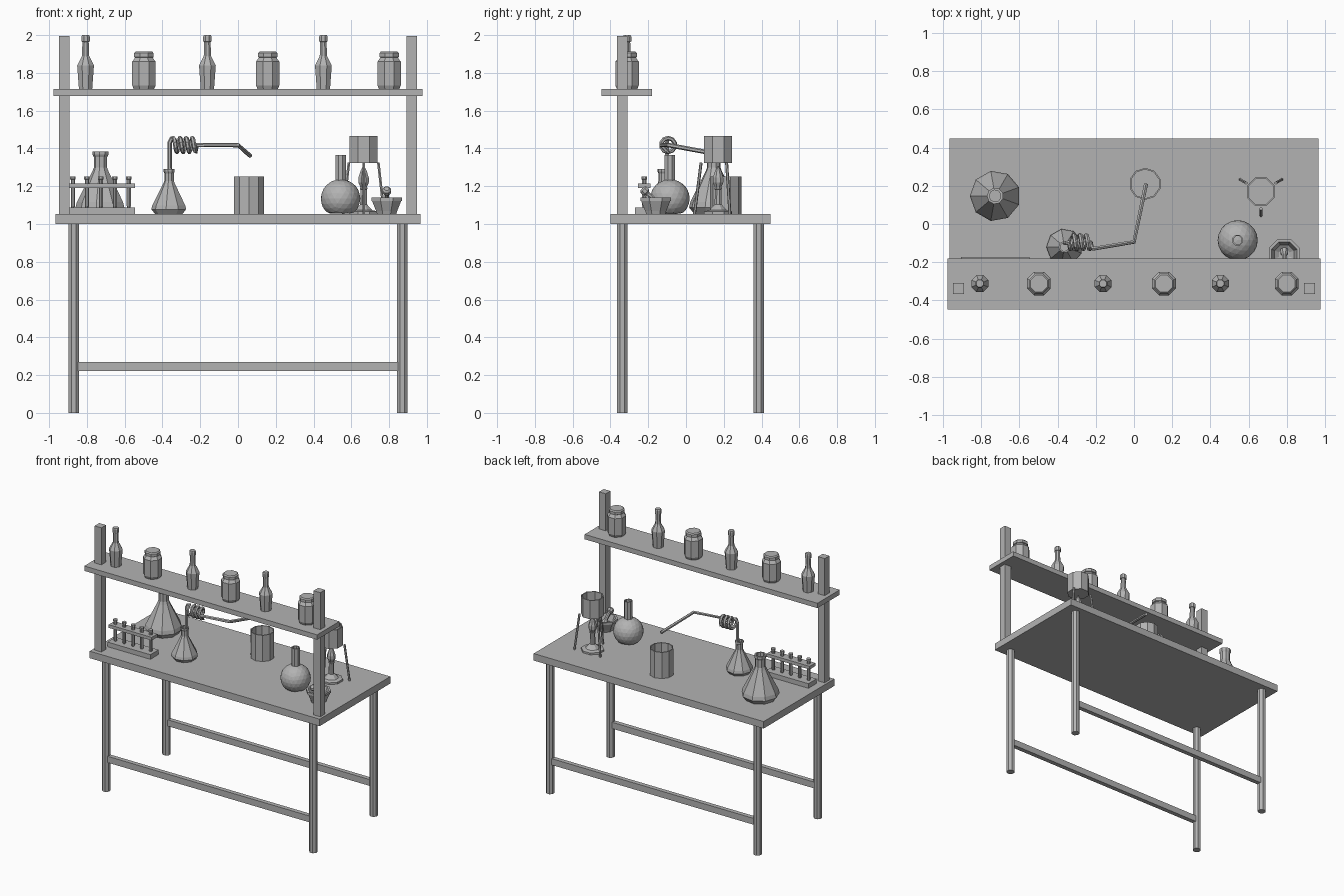
import bpy, bmesh, math
from mathutils import Vector

if "Cube" in bpy.data.objects:
    bpy.data.objects.remove(bpy.data.objects["Cube"])

grey = bpy.data.materials.new("plain grey")
grey.diffuse_color = (0.45, 0.45, 0.45, 1)
grey.use_nodes = True
grey.node_tree.nodes["Principled BSDF"].inputs["Base Color"].default_value = grey.diffuse_color


def finish(name, bm):
    """Turn a bmesh into a flat shaded object."""
    bmesh.ops.recalc_face_normals(bm, faces=bm.faces)
    me = bpy.data.meshes.new(name)
    bm.to_mesh(me)
    bm.free()
    me.materials.append(grey)
    ob = bpy.data.objects.new(name, me)
    bpy.context.collection.objects.link(ob)
    return ob


def box(name, lo, hi):
    bm = bmesh.new()
    bmesh.ops.create_cube(bm, size=1)
    for v in bm.verts:
        v.co = Vector([(a + b) / 2 + c * (b - a) for a, b, c in zip(lo, hi, v.co)])
    return finish(name, bm)


def lathe(name, loc, profile, sides=8, turn=0.5, axis=(0, 0, 1)):
    """Spin (radius, height) points around an axis; both ends are capped."""
    bm = bmesh.new()
    q = Vector((0, 0, 1)).rotation_difference(Vector(axis))
    rings = []
    for r, h in profile:
        ring = []
        for i in range(sides):
            a = 2 * math.pi * (i + turn) / sides
            ring.append(bm.verts.new(Vector(loc) + q @ Vector((r * math.cos(a), r * math.sin(a), h))))
        rings.append(ring)
    for a, b in zip(rings, rings[1:]):
        for i in range(sides):
            j = (i + 1) % sides
            bm.faces.new((a[i], a[j], b[j], b[i]))
    bm.faces.new(rings[0])
    bm.faces.new(rings[-1])
    return finish(name, bm)


def rod(name, p, q, r0, r1=None, sides=6):
    d = Vector(q) - Vector(p)
    return lathe(name, p, [(r0, 0), (r1 or r0, d.length)], sides, axis=d)


TOP, SHELF = 1.053, 1.714

# Table and its frame
box("table_top", (-0.965, -0.40, 1.0), (0.965, 0.4475, TOP))
for y in (-0.338, 0.385):
    for x in (-0.87, 0.87):
        lathe("table_leg", (x, y, 0), [(0.03, 0), (0.03, 1.0)])
    box("stretcher", (-0.87, y - 0.017, 0.222), (0.87, y + 0.017, 0.27))

# Raised shelf on two uprights
box("shelf", (-0.977, -0.4475, 1.677), (0.977, -0.18, SHELF))
for x in (-0.919, 0.919):
    box("shelf_upright", (x - 0.028, -0.366, TOP), (x + 0.028, -0.31, 1.995))

# Bottles and jars on the shelf
bottle = [(0.038, 0), (0.048, 0.125), (0.04, 0.14), (0.021, 0.175), (0.018, 0.25),
          (0.024, 0.252), (0.024, 0.278), (0.02, 0.286)]
jar = [(0.058, 0), (0.067, 0.02), (0.067, 0.145), (0.05, 0.167), (0.056, 0.17),
       (0.056, 0.19), (0.048, 0.198)]
for x in (-0.807, -0.162, 0.452):
    lathe("bottle", (x, -0.312, SHELF), bottle)
for x in (-0.498, 0.157, 0.80):
    lathe("jar", (x, -0.312, SHELF), jar)

# Conical flasks, the same shape in two sizes
cone = [(0.075, 0), (0.095, 0.025), (0.09, 0.045), (0.032, 0.16), (0.026, 0.175),
        (0.026, 0.215), (0.031, 0.225), (0.031, 0.237), (0.022, 0.237), (0.022, 0.17)]
for name, x, y, s in (("large_flask", -0.727, 0.147, 1.4), ("small_flask", -0.364, -0.12, 1.0)):
    lathe(name, (x, y, TOP), [(r * s, h * s) for r, h in cone], 9)

# Coiled glass tube from the small flask to the beaker
path = [(-0.362, -0.10, 1.26), (-0.362, -0.10, 1.43), (-0.352, -0.10, 1.452)]
TURNS, STEPS = 3.5, 10
for i in range(int(TURNS * STEPS) + 1):
    t = i / (TURNS * STEPS)
    a = math.pi / 2 + 2 * math.pi * i / STEPS
    path.append((-0.34 + 0.115 * t, -0.095 + 0.037 * math.cos(a), 1.418 + 0.037 * math.sin(a)))
path += [(-0.215, -0.13, 1.418), (0.0, -0.094, 1.418), (0.063, 0.21, 1.362)]
cu = bpy.data.curves.new("coiled_tube", 'CURVE')
cu.dimensions = '3D'
cu.bevel_depth = 0.012
cu.bevel_resolution = 1
cu.use_fill_caps = True
sp = cu.splines.new('POLY')
sp.points.add(len(path) - 1)
for p, c in zip(sp.points, path):
    p.co = (*c, 1)
sp.use_smooth = False
cu.materials.append(grey)
bpy.context.collection.objects.link(bpy.data.objects.new("coiled_tube", cu))

# Open beakers, one on the table and one above the burner
def beaker(name, loc, r, h, sides):
    lathe(name, loc, [(r, 0), (r, h), (r - 0.008, h), (r - 0.008, 0.01)], sides)


beaker("table_beaker", (0.058, 0.21, TOP), 0.084, 0.199, 10)
bx, by = 0.665, 0.17
beaker("heated_beaker", (bx, by, 1.323), 0.08, 0.142, 8)

# Tripod rods around the burner
for deg in (30, 150, 270):
    c, s = math.cos(math.radians(deg)), math.sin(math.radians(deg))
    rod("tripod_leg", (bx + 0.125 * c, by + 0.125 * s, TOP),
        (bx + 0.09 * c, by + 0.09 * s, 1.325), 0.008)

# Burner with its flame
lathe("burner", (bx, by, TOP), [(0.08, 0), (0.08, 0.014), (0.05, 0.02), (0.02, 0.05),
                                (0.018, 0.13), (0.022, 0.132), (0.022, 0.14)])
lathe("flame", (bx, by, 1.185), [(0.014, 0), (0.03, 0.035), (0.03, 0.06), (0.018, 0.095),
                                 (0.003, 0.122)])

# Round flask with a straight neck
bm = bmesh.new()
bmesh.ops.create_icosphere(bm, subdivisions=3, radius=0.105)
for v in bm.verts:
    v.co = Vector((0.543, -0.085, 1.135)) + Vector((v.co.x, v.co.y, max(v.co.z, -0.082) * 0.97))
finish("round_flask", bm)
lathe("round_flask_neck", (0.543, -0.085, 1.2),
      [(0.03, 0), (0.03, 0.165), (0.023, 0.165), (0.023, 0.03)])

# Mortar and pestle
mx, my = 0.787, -0.16
lathe("mortar", (mx, my, TOP), [(0.055, 0), (0.06, 0.015), (0.083, 0.068), (0.088, 0.07), (0.088, 0.087),
                                (0.072, 0.087), (0.055, 0.04), (0.03, 0.025)])
lathe("pestle", (mx, -0.13, 1.095), [(0.012, 0), (0.022, 0.01), (0.022, 0.03), (0.013, 0.045),
                                     (0.013, 0.1), (0.024, 0.108), (0.024, 0.128), (0.014, 0.138)],
      8, axis=(0, -0.105, 0.095))

# Test tube rack
box("rack_base", (-0.907, -0.27, TOP), (-0.546, -0.172, 1.088))
box("rack_plate", (-0.907, -0.255, 1.19), (-0.546, -0.187, 1.214))
for i in range(5):
    lathe("test_tube", (-0.874 + 0.074 * i, -0.221, 1.08),
          [(0.008, 0), (0.012, 0.015), (0.012, 0.155), (0.016, 0.157), (0.016, 0.172)])
